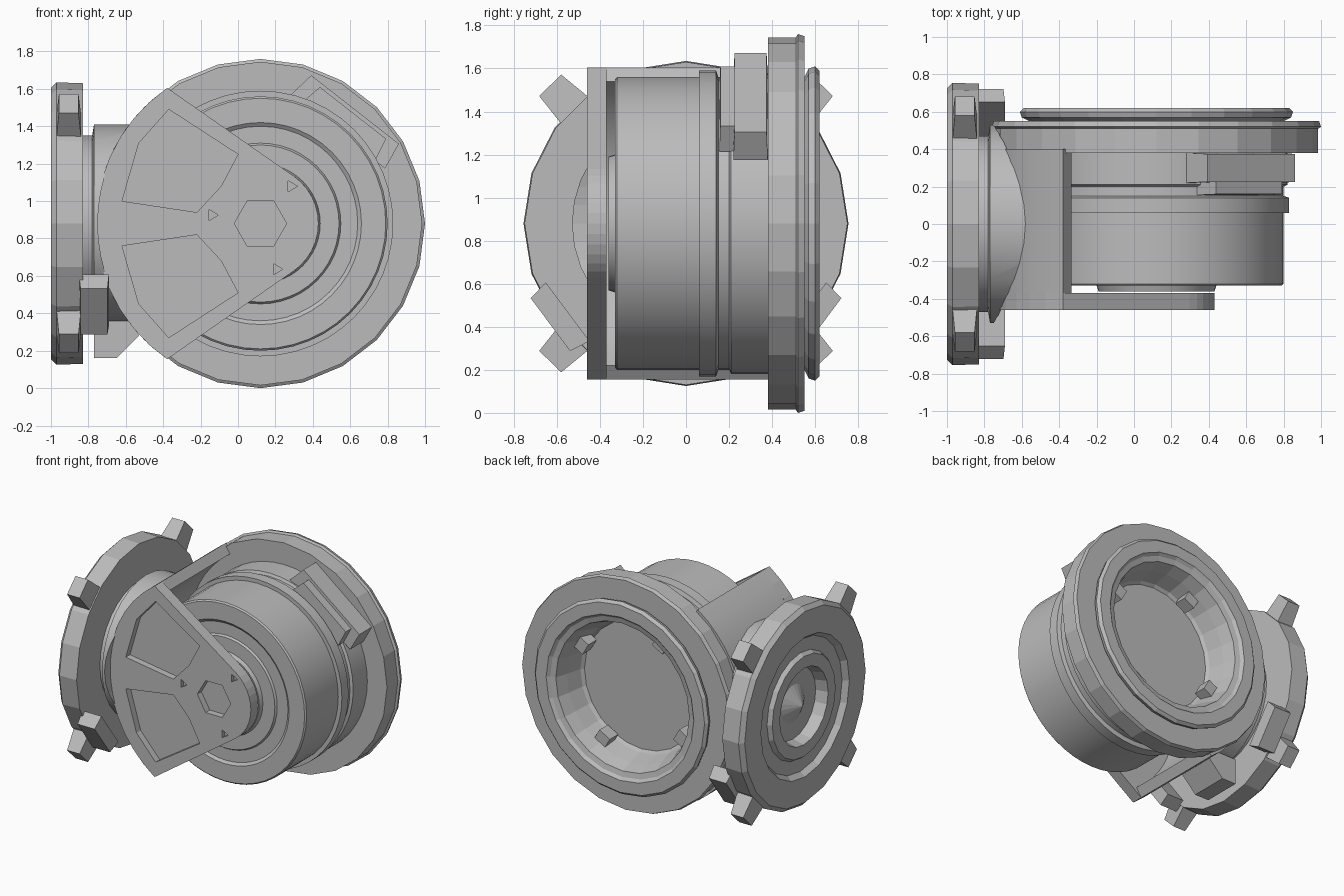
import bpy, bmesh, math
from mathutils import Matrix, Vector

old = bpy.data.objects.get("Cube")
if old:
    bpy.data.objects.remove(old, do_unlink=True)

CX, CZ = 0.12, 0.88          # main axis (along y)
GREY = (0.5, 0.5, 0.5, 1)
mat = bpy.data.materials.new("plain grey")
mat.use_nodes = True
mat.diffuse_color = GREY
mat.node_tree.nodes["Principled BSDF"].inputs["Base Color"].default_value = GREY


def make(name, bm, smooth=0):
    bmesh.ops.recalc_face_normals(bm, faces=bm.faces)
    me = bpy.data.meshes.new(name)
    bm.to_mesh(me)
    bm.free()
    ob = bpy.data.objects.new(name, me)
    bpy.context.collection.objects.link(ob)
    me.materials.append(mat)
    if smooth:
        bpy.ops.object.select_all(action='DESELECT')
        bpy.context.view_layer.objects.active = ob
        ob.select_set(True)
        bpy.ops.object.shade_smooth_by_angle(angle=math.radians(smooth))
    return ob


def lathe(name, profile, axis, n, smooth=0):
    """Turn (position along axis, radius) points around the x or y axis."""
    bm = bmesh.new()

    def place(t, r, a):
        u, v = r * math.cos(a), r * math.sin(a)
        return (CX + u, t, CZ + v) if axis == 'y' else (t, u, CZ + v)

    rings = []
    for t, r in profile:
        if r == 0:
            rings.append([bm.verts.new(place(t, 0, 0))] * n)
        else:
            rings.append([bm.verts.new(place(t, r, math.tau * i / n)) for i in range(n)])
    for a, b in zip(rings, rings[1:]):
        for i in range(n):
            j = (i + 1) % n
            quad = list(dict.fromkeys([a[i], a[j], b[j], b[i]]))
            if len(quad) > 2:
                bm.faces.new(quad)
    return make(name, bm, smooth)


def extrude_y(name, outline, y0, y1, smooth=0):
    """Prism from an outline of (x, z) points."""
    bm = bmesh.new()
    face = bm.faces.new([bm.verts.new((x, y0, z)) for x, z in outline])
    ext = bmesh.ops.extrude_face_region(bm, geom=[face])
    moved = [v for v in ext["geom"] if isinstance(v, bmesh.types.BMVert)]
    bmesh.ops.translate(bm, verts=moved, vec=(0, y1 - y0, 0))
    return make(name, bm, smooth)


def block(name, centre, size, turn=0, axis='Y', taper=1.0):
    """Box turned about an axis; taper narrows its outer (local +z) end."""
    bm = bmesh.new()
    bmesh.ops.create_cube(bm, size=1)
    for v in bm.verts:
        k = taper if v.co.z > 0 else 1
        v.co = Vector((v.co.x * size[0] * k, v.co.y * size[1] * k, v.co.z * size[2]))
    bm.transform(Matrix.Translation(centre) @ Matrix.Rotation(turn, 4, axis))
    return make(name, bm)


def cut(target, cutter):
    mod = target.modifiers.new("cut", 'BOOLEAN')
    mod.operation, mod.solver, mod.object = 'DIFFERENCE', 'EXACT', cutter
    bpy.context.view_layer.objects.active = target
    bpy.ops.object.modifier_apply(modifier=mod.name)
    bpy.data.objects.remove(cutter, do_unlink=True)


def arc(r, a0, a1, n):
    angles = [math.radians(a0 + (a1 - a0) * i / n) for i in range(n + 1)]
    return [(CX + r * math.cos(a), CZ + r * math.sin(a)) for a in angles]


# Drum with a flat front face, a centre boss and a collar
lathe("drum", [(-0.36, 0), (-0.36, 0.31), (-0.33, 0.32), (-0.33, 0.42), (-0.315, 0.43),
               (-0.315, 0.52), (-0.33, 0.54), (-0.33, 0.67), (-0.32, 0.68), (0.06, 0.68),
               (0.06, 0.71), (0.14, 0.71), (0.15, 0.68), (0.2, 0.68), (0.21, 0.7),
               (0.39, 0.7), (0.39, 0.62), (0.3, 0.62), (0.3, 0)], 'y', 48, 30)

# Large flange and the deep open ring behind it
lathe("flange", [(0.31, 0), (0.31, 0.6), (0.38, 0.6), (0.38, 0.865), (0.51, 0.865),
                 (0.52, 0.88), (0.55, 0.87), (0.55, 0.68), (0.57, 0.72), (0.6, 0.73),
                 (0.62, 0.71), (0.62, 0.62), (0.6, 0.6), (0.59, 0.56), (0.5, 0.53),
                 (0.38, 0.5), (0.36, 0.48), (0.36, 0)], 'y', 24)
for i in range(4):
    a = math.radians(30 + 90 * i)
    block("ring_tooth", (CX + 0.48 * math.cos(a), 0.44, CZ + 0.48 * math.sin(a)),
          (0.08, 0.1, 0.1), -a)

# Tilted clamp on the upper side of the drum
tilt = math.radians(38)
block("clamp_base", (0.58, 0.3, 1.43), (0.64, 0.16, 0.15), tilt, taper=0.93)
block("clamp_step", (0.575, 0.2, 1.42), (0.5, 0.09, 0.13), tilt, taper=0.9)

# Side arm: front wedge plate with two sunken panels and a hex socket
plate = extrude_y("arm_plate", arc(0.88, 124.5, 235.5, 14) + arc(0.31, -55, 55, 12), -0.46, -0.37)
panel = [(-0.37, 1.49), (0.0, 1.25), (-0.09, 1.08), (-0.22, 0.94), (-0.62, 1.0), (-0.53, 1.31)]
cut(plate, extrude_y("panel_cutter", panel, -0.6, -0.41))
cut(plate, extrude_y("panel_cutter", [(x, 2 * CZ - z) for x, z in panel], -0.6, -0.41))
cut(plate, extrude_y("socket_cutter", arc(0.14, 0, 300, 5), -0.6, -0.41))
for deg in (50, 170, 290):
    x, z = arc(0.26, deg, deg, 1)[0]
    cut(plate, extrude_y("pin_cutter", [(x - 0.02, z - 0.03), (x + 0.03, z), (x - 0.02, z + 0.03)],
                         -0.6, -0.43))
extrude_y("arm_wall", arc(0.88, 124.5, 235.5, 16) + arc(0.8, 235.5, 124.5, 16), -0.37, 0.4, 25)

# Round hub between arm and side disc, trimmed to the arm's curve
hub = lathe("side_hub", [(-0.9, 0), (-0.9, 0.47), (-0.78, 0.47), (-0.77, 0.53),
                         (-0.4, 0.53), (-0.4, 0)], 'x', 32, 30)
cut(hub, lathe("hub_cutter", [(-1, 0), (-1, 0.87), (1, 0.87), (1, 0)], 'y', 64))
extrude_y("arm_foot", [(-0.77, 0.36), (-0.77, 0.16), (-0.65, 0.16), (-0.53, 0.28), (-0.56, 0.36)],
          -0.1, 0.2)

# Side disc with ringed outer face and a pointed centre
lathe("side_disc", [(-0.83, 0), (-0.83, 0.75), (-0.97, 0.755), (-1.0, 0.725),
                    (-1.0, 0.53), (-0.96, 0.5), (-0.96, 0.4), (-0.99, 0.38), (-0.99, 0.29),
                    (-0.9, 0.27), (-0.9, 0.14), (-0.98, 0)], 'x', 20)

# Four lugs round the disc; the lower pair has a thickened rim beside it
for side in (-1, 1):
    for up in (-1, 1):
        a = math.atan2(side * 0.59, up * 0.6)
        block("disc_lug", (-0.905, 0.79 * math.sin(a), CZ + 0.79 * math.cos(a)),
              (0.14, 0.19, 0.22), -a, 'X', 0.75)
    block("rim_pad", (-0.77, side * 0.59, 0.44), (0.16, 0.34, 0.1),
          -math.atan2(side * 0.59, -0.44), 'X', 0.9)
